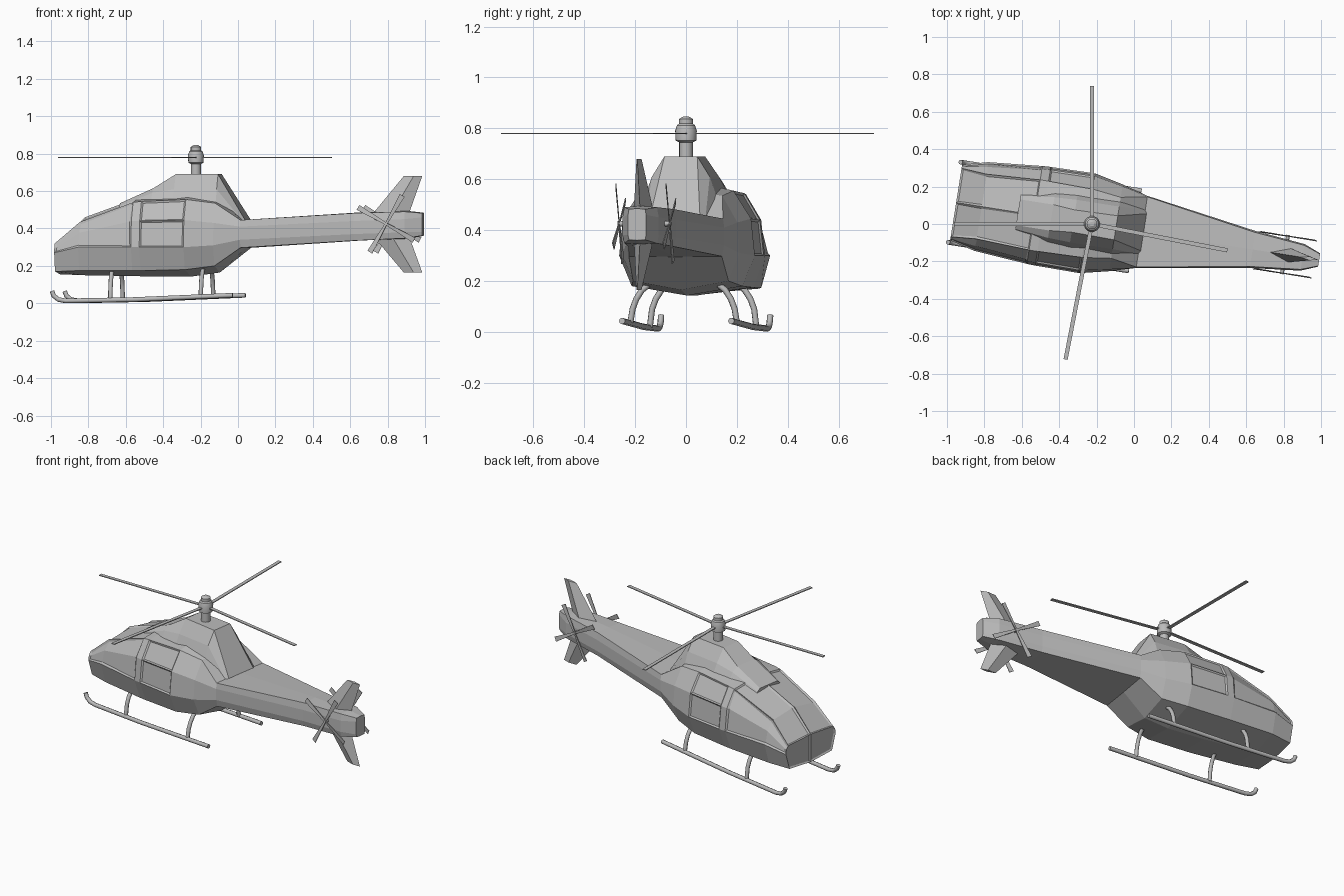
import bpy
import bmesh
from math import radians, cos, sin
from mathutils import Matrix, Vector

default = bpy.data.objects.get("Cube")
if default:
    bpy.data.objects.remove(default, do_unlink=True)

# One grey paint for the whole aircraft
grey = bpy.data.materials.new("plain_grey")
grey.use_nodes = True
colour = (0.5, 0.5, 0.5, 1)
grey.diffuse_color = colour
grey.node_tree.nodes["Principled BSDF"].inputs["Base Color"].default_value = colour

# The aircraft axis is yawed; local x runs aft from the rotor mast
FRAME = Matrix.Translation((-0.225, 0, 0)) @ Matrix.Rotation(radians(-9), 4, "Z")


def place(name, data, matrix=FRAME):
    obj = bpy.data.objects.new(name, data)
    bpy.context.collection.objects.link(obj)
    data.materials.append(grey)
    obj.matrix_world = matrix
    return obj


def finish(name, bm, matrix=FRAME):
    mesh = bpy.data.meshes.new(name)
    bm.to_mesh(mesh)
    bm.free()
    return place(name, mesh, matrix)


def loft(bm, rings):
    """Skin closed rings of points; returns the side faces by (ring, segment)."""
    verts = [[bm.verts.new(p) for p in ring] for ring in rings]
    n = len(verts[0])
    faces = {}
    for i in range(len(verts) - 1):
        a, b = verts[i], verts[i + 1]
        for j in range(n):
            k = (j + 1) % n
            faces[i, j] = bm.faces.new((a[j], a[k], b[k], b[j]))
    return verts, faces


def tube(name, points, radius):
    curve = bpy.data.curves.new(name, "CURVE")
    curve.dimensions = "3D"
    curve.bevel_depth = radius
    curve.bevel_resolution = 2
    curve.use_fill_caps = True
    spline = curve.splines.new("POLY")
    spline.points.add(len(points) - 1)
    for p, co in zip(spline.points, points):
        p.co = (*co, 1)
    return place(name, curve)


def plate(name, outline, thickness, matrix):
    """Thin flat blade from an outline in the local xy plane."""
    bm = bmesh.new()
    rings = [[(x, y, z) for x, y in outline] for z in (-thickness / 2, thickness / 2)]
    verts, _ = loft(bm, rings)
    for ring in verts:
        bm.faces.new(ring)
    bmesh.ops.recalc_face_normals(bm, faces=bm.faces)
    return finish(name, bm, matrix)


# Fuselage sections: x, keel z, then (half width, z) of chine, belt, mid, shoulder, then roof z
SECTIONS = [
    (-.735, .155, (.175, .17), (.205, .27), (.2, .3), (.185, .32), .33),
    (-.6, .15, (.205, .175), (.24, .3), (.22, .38), (.175, .435), .46),
    (-.31, .145, (.22, .175), (.265, .3), (.25, .44), (.19, .54), .565),
    (-.265, .143, (.22, .175), (.267, .3), (.252, .44), (.19, .545), .57),
    (-.025, .143, (.22, .18), (.27, .3), (.255, .445), (.185, .555), .595),
    (.13, .165, (.19, .2), (.235, .31), (.225, .43), (.165, .535), .575),
    (.27, .295, (.185, .297), (.195, .34), (.195, .41), (.19, .445), .447),
    (.87, .335, (.09, .335), (.1, .37), (.1, .44), (.092, .482), .485),
    (1.14, .345, (.065, .348), (.072, .38), (.072, .45), (.065, .49), .495),
    (1.23, .36, (.032, .362), (.036, .38), (.036, .46), (.032, .482), .485),
]


def body_ring(section):
    x, keel, *side, roof = section
    left = [(x, v, z) for v, z in side]
    right = [(x, -v, z) for v, z in reversed(side)]
    return [(x, 0, keel)] + left + [(x, 0, roof)] + right


bm = bmesh.new()
verts, skin = loft(bm, [body_ring(s) for s in SECTIONS])
half = len(verts[0]) // 2
nose = [bm.faces.new(verts[0][:half + 1]), bm.faces.new(verts[0][half:] + verts[0][:1])]
bm.faces.new(verts[-1])
bmesh.ops.recalc_face_normals(bm, faces=bm.faces)

# Recessed panes: windscreen, front window, door window, lower door, on both sides
PANES = [
    [(0, 4), (1, 4)],
    [(0, 2), (0, 3), (1, 2), (1, 3)],
    [(3, 3)],
    [(3, 2)],
]
for mirrored in (False, True):
    for pane in PANES:
        keys = [(i, 2 * half - 1 - j if mirrored else j) for i, j in pane]
        bmesh.ops.inset_region(bm, faces=[skin[k] for k in keys], thickness=.012,
                               depth=-.007, use_even_offset=False)
for face in nose:
    bmesh.ops.inset_region(bm, faces=[face], thickness=.012, depth=-.006)
finish("fuselage", bm)

# Engine cowl on the roof: x, base (half width, z), waist, top
COWL = [
    (-.4, (.1, .5), (.09, .52), (.07, .535)),
    (-.22, (.14, .54), (.11, .59), (.07, .615)),
    (-.1, (.15, .54), (.115, .61), (.06, .69)),
    (.13, (.14, .54), (.115, .61), (.065, .69)),
    (.28, (.13, .4), (.12, .43), (.1, .448)),
]
bm = bmesh.new()
verts, _ = loft(bm, [[(x, v, z) for v, z in side] + [(x, -v, z) for v, z in reversed(side)]
                     for x, *side in COWL])
bm.faces.new(verts[0])
bm.faces.new(verts[-1])
bmesh.ops.recalc_face_normals(bm, faces=bm.faces)
finish("engine_cowl", bm)

# Mast, hub and cap turned from one profile
PROFILE = [(.027, .66), (.027, .745), (.041, .752), (.043, .79), (.036, .812),
           (.028, .818), (.028, .836), (.012, .846)]
bm = bmesh.new()
SIDES = 16
turns = [radians(360 * k / SIDES) for k in range(SIDES)]
verts, _ = loft(bm, [[(r * cos(t), r * sin(t), z) for t in turns] for r, z in PROFILE])
bm.faces.new(verts[0])
bm.faces.new(verts[-1])
bmesh.ops.recalc_face_normals(bm, faces=bm.faces)
hub = finish("rotor_hub", bm)
bpy.ops.object.select_all(action="DESELECT")
hub.select_set(True)
bpy.context.view_layer.objects.active = hub
bpy.ops.object.shade_smooth_by_angle(angle=radians(30))

# Main rotor blades
BLADE = [(.02, -.011), (.738, -.011), (.738, .011), (.02, .011)]
for angle in (90, 180, -101, -11):
    spin = Matrix.Translation((-.225, 0, .78)) @ Matrix.Rotation(radians(angle), 4, "Z")
    plate("main_blade", BLADE, .005, spin)

# Tail rotors, one on each side of the boom
TAIL_BLADE = [(0, -.006), (.175, -.015), (.175, .015), (0, .006)]
UPRIGHT = Matrix.Rotation(radians(90), 4, "X")
for side in (-1, 1):
    centre = Vector((1.045, side * .1, .425))
    for k in range(4):
        turn = UPRIGHT @ Matrix.Rotation(radians(60 + 90 * k), 4, "Z")
        twist = Matrix.Rotation(radians(8), 4, "X")
        plate("tail_blade", TAIL_BLADE, .004,
              FRAME @ Matrix.Translation(centre) @ turn @ twist)
    tube("tail_rotor_shaft", [(1.045, side * .06, .425), (1.045, side * .106, .425)], .01)


# Tail fins: diamond section tapering to the tip
def fin(name, root, tip):
    bm = bmesh.new()
    rings = []
    for front, back, z, thick in (root, tip):
        crest = front + (back - front) * .55
        rings.append([(front, 0, z), (crest, thick, z), (back, 0, z), (crest, -thick, z)])
    verts, _ = loft(bm, rings)
    for ring in verts:
        bm.faces.new(ring)
    bmesh.ops.recalc_face_normals(bm, faces=bm.faces)
    finish(name, bm)


fin("upper_fin", (.95, 1.15, .47, .04), (1.125, 1.225, .68, .01))
fin("lower_fin", (.95, 1.15, .37, .04), (1.125, 1.225, .165, .01))

# Landing skids with turned-up toes, on bent struts
for side in (-1, 1):
    v = side * .217
    tube("skid", [(-.745, v, .065), (-.735, v, .04), (-.71, v, .02), (-.67, v, .013),
                  (-.3, v, .02), (.234, v, .043)], .0125)
    for x, foot in ((-.43, .018), (.06, .036)):
        bend = [(.14, .185), (.165, .165), (.188, .13), (.203, .09), (.212, foot)]
        tube("skid_strut", [(x, side * y, z) for y, z in bend], .012)
